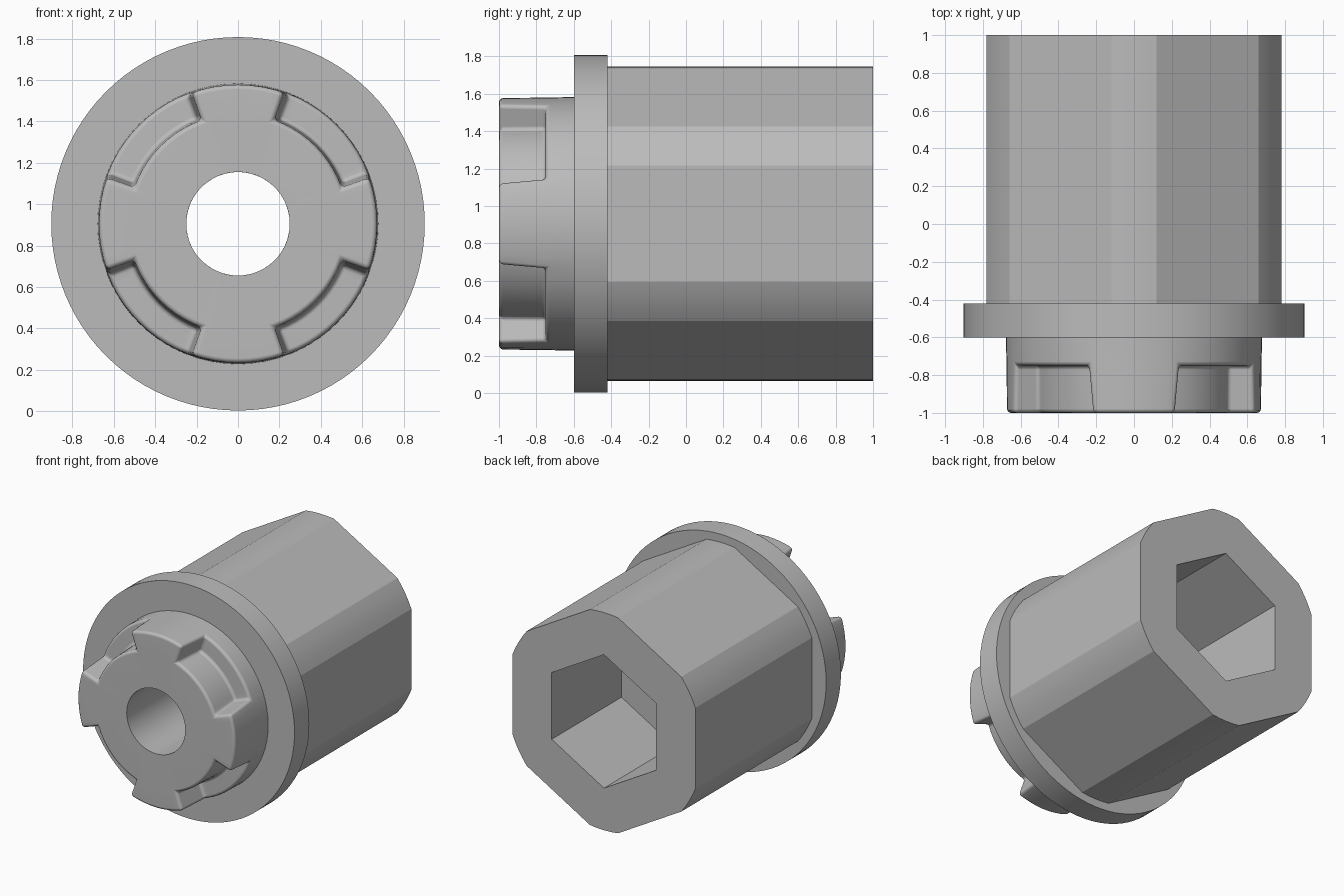
import bpy, bmesh
from math import radians, sin, cos, acos, degrees, hypot

if "Cube" in bpy.data.objects:
    bpy.data.objects.remove(bpy.data.objects["Cube"])

CENTRE = 0.905          # height of the shared axis
BORE = 0.25             # radius of the through hole
SOCKET_END = 0.15       # y where the hex socket stops

grey = bpy.data.materials.new("plain grey")
grey.use_nodes = True
grey.diffuse_color = (0.5, 0.5, 0.5, 1)
grey.node_tree.nodes["Principled BSDF"].inputs["Base Color"].default_value = (0.5, 0.5, 0.5, 1)


def polar(r, deg, y):
    a = radians(deg)
    return (r * cos(a), y, CENTRE + r * sin(a))


def ring(bm, radii, angles, y):
    return [bm.verts.new(polar(r, a, y)) for r, a in zip(radii, angles)]


def bridge(bm, r1, r2, keep=lambda i: True):
    n = len(r1)
    for i in range(n):
        if keep(i):
            j = (i + 1) % n
            bm.faces.new((r1[i], r1[j], r2[j], r2[i]))


def finish(bm, name, angle):
    bmesh.ops.recalc_face_normals(bm, faces=bm.faces)
    mesh = bpy.data.meshes.new(name)
    bm.to_mesh(mesh)
    bm.free()
    obj = bpy.data.objects.new(name, mesh)
    bpy.context.collection.objects.link(obj)
    mesh.materials.append(grey)
    bpy.ops.object.select_all(action='DESELECT')
    obj.select_set(True)
    bpy.context.view_layer.objects.active = obj
    bpy.ops.object.shade_smooth_by_angle(angle=radians(angle))
    mod = obj.modifiers.new("weighted normals", 'WEIGHTED_NORMAL')
    mod.keep_sharp = True
    return obj


# Hexagonal body with rounded-off corners and a hex socket in the back
flat, corner, socket = 0.78, 0.84, 0.446
edge = degrees(acos(flat / corner))
steps = [-30, (-30 - edge) / 2, -edge, -edge * 2 / 3, -edge / 3, 0,
         edge / 3, edge * 2 / 3, edge, (30 + edge) / 2]
angles = [side * 60 + s for side in range(6) for s in steps]
outer = [min(corner, flat / cos(radians(s))) for s in steps] * 6
inner = [socket / cos(radians(s)) for s in steps] * 6
bm = bmesh.new()
loops = [ring(bm, outer, angles, -0.42), ring(bm, outer, angles, 1),
         ring(bm, inner, angles, 1), ring(bm, inner, angles, SOCKET_END),
         ring(bm, [BORE] * len(angles), angles, SOCKET_END)]
for a, b in zip(loops, loops[1:]):
    bridge(bm, a, b)
finish(bm, "hex_body", 15)

# Round flange
SEG = 96
turn = [i * 360 / SEG for i in range(SEG)]
bm = bmesh.new()
loops = [ring(bm, [r] * SEG, turn, y)
         for r, y in ((0.67, -0.6), (0.9025, -0.6), (0.9025, -0.42), (0.77, -0.42))]
for a, b in zip(loops, loops[1:]):
    bridge(bm, a, b)
finish(bm, "flange", 30)

# Notched boss: four teeth separated by four drafted notches, with the bore
TOOTH, NOTCH = 8, 10
COLS = TOOTH + NOTCH


def columns(half):
    out = []
    for quarter in range(4):
        base = quarter * 90
        out += [base - half + 2 * half * i / TOOTH for i in range(TOOTH)]
        out += [base + half + (90 - 2 * half) * i / NOTCH for i in range(NOTCH)]
    return out


front, floor = columns(19.2), columns(21.2)
n = len(front)
is_tooth = lambda i: i % COLS < TOOTH
is_notch = lambda i: not is_tooth(i)
bm = bmesh.new()
bore_back = ring(bm, [BORE] * n, floor, SOCKET_END)
bore_front = ring(bm, [BORE] * n, front, -1)
in_front = ring(bm, [0.53] * n, front, -1)
out_front = ring(bm, [0.672] * n, front, -1)
out_floor = ring(bm, [0.675] * n, floor, -0.75)
in_floor = ring(bm, [0.54] * n, floor, -0.75)
out_back = ring(bm, [0.678] * n, floor, -0.6)
bridge(bm, bore_back, bore_front)
bridge(bm, bore_front, in_front)
bridge(bm, in_front, out_front, is_tooth)
bridge(bm, out_front, out_floor, is_tooth)
bridge(bm, in_front, in_floor, is_notch)
bridge(bm, in_floor, out_floor, is_notch)
bridge(bm, out_floor, out_back)
for i in range(n):      # side walls of the teeth
    if i % COLS in (0, TOOTH):
        bm.faces.new((in_front[i], out_front[i], out_floor[i], in_floor[i]))
loose = [v for v in bm.verts if not v.link_faces]
bmesh.ops.delete(bm, geom=loose, context='VERTS')
bmesh.ops.recalc_face_normals(bm, faces=bm.faces)


def rounded(e):
    mid = (e.verts[0].co + e.verts[1].co) / 2
    return (len(e.link_faces) == 2 and e.calc_face_angle() > 0.5
            and hypot(mid.x, mid.z - CENTRE) > 0.4)


bmesh.ops.bevel(bm, geom=[e for e in bm.edges if rounded(e)], offset=0.022,
                segments=3, profile=0.5, affect='EDGES', clamp_overlap=True)
finish(bm, "notched_boss", 40)
